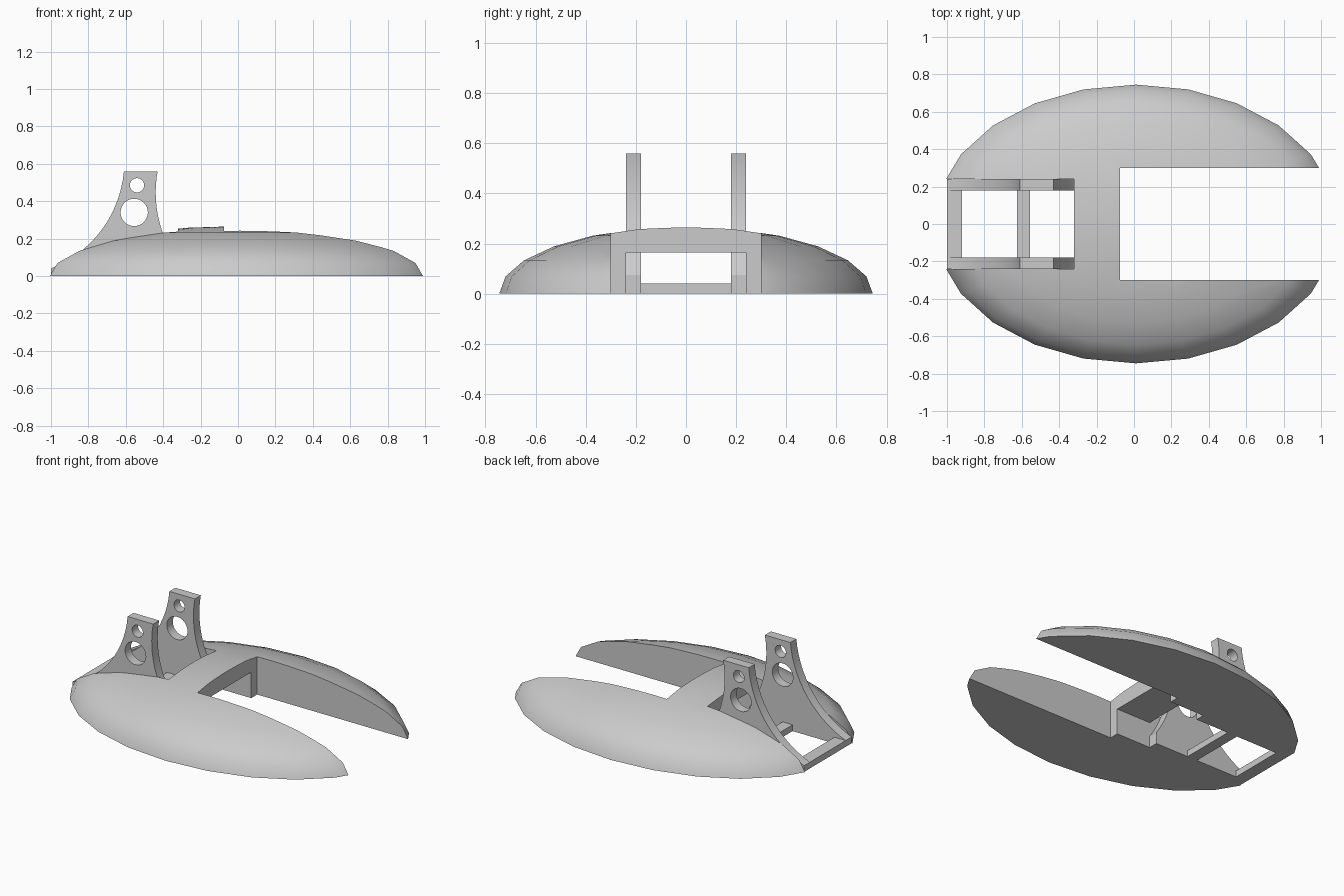
import bpy, bmesh, math
from mathutils import Matrix, Vector

old = bpy.data.objects.get("Cube")
if old:
    bpy.data.objects.remove(old)

grey = bpy.data.materials.new("plain grey")
grey.use_nodes = True
grey.diffuse_color = (0.6, 0.6, 0.6, 1)
grey.node_tree.nodes["Principled BSDF"].inputs["Base Color"].default_value = (0.6, 0.6, 0.6, 1)


def finish(name, bm):
    bmesh.ops.recalc_face_normals(bm, faces=bm.faces)
    mesh = bpy.data.meshes.new(name)
    bm.to_mesh(mesh)
    bm.free()
    mesh.materials.append(grey)
    obj = bpy.data.objects.new(name, mesh)
    bpy.context.collection.objects.link(obj)
    return obj


def box(name, x0, x1, y0, y1, z0, z1):
    bm = bmesh.new()
    size = Matrix.Diagonal((x1 - x0, y1 - y0, z1 - z0, 1))
    centre = Matrix.Translation(((x0 + x1) / 2, (y0 + y1) / 2, (z0 + z1) / 2))
    bmesh.ops.create_cube(bm, size=1, matrix=centre @ size)
    return finish(name, bm)


def extrude_profile(name, points, y0, y1):
    bm = bmesh.new()
    face = bm.faces.new([bm.verts.new((x, y0, z)) for x, z in points])
    side = bmesh.ops.extrude_face_region(bm, geom=[face])["geom"]
    verts = [v for v in side if isinstance(v, bmesh.types.BMVert)]
    bmesh.ops.translate(bm, verts=verts, vec=(0, y1 - y0, 0))
    return finish(name, bm)


def circle(x, z, r, n=32):
    return [(x + r * math.cos(math.tau * i / n), z + r * math.sin(math.tau * i / n)) for i in range(n)]


def arc(a, b, c, n=14):
    """Points on the circular arc from a through b to c."""
    a, b, c = Vector(a), Vector(b), Vector(c)
    m = Matrix((b - a, c - b))
    o = m.inverted() @ Vector(((b - a).dot(a + b) / 2, (c - b).dot(b + c) / 2))
    t0, t1 = (math.atan2(p.y - o.y, p.x - o.x) % math.tau for p in (a, c))
    r = (a - o).length
    return [(o.x + r * math.cos(t0 + (t1 - t0) * i / n),
             o.y + r * math.sin(t0 + (t1 - t0) * i / n)) for i in range(n + 1)]


def carve(obj, cutters, angle):
    for cutter in cutters:
        cutter.hide_render = True
        mod = obj.modifiers.new("cut", "BOOLEAN")
        mod.operation = "DIFFERENCE"
        mod.solver = "EXACT"
        mod.object = cutter
    graph = bpy.context.evaluated_depsgraph_get()
    mesh = bpy.data.meshes.new_from_object(obj.evaluated_get(graph))
    obj.modifiers.clear()
    obj.data = mesh
    for cutter in cutters:
        bpy.data.objects.remove(cutter)
    bpy.ops.object.select_all(action="DESELECT")
    obj.select_set(True)
    bpy.context.view_layer.objects.active = obj
    bpy.ops.object.shade_smooth_by_angle(angle=math.radians(angle))


# Domed hull: flattened half ellipsoid with two slots and a tunnel
bm = bmesh.new()
bmesh.ops.create_uvsphere(bm, u_segments=24, v_segments=12, radius=1,
                          matrix=Matrix.Translation((0.01, 0, 0)) @ Matrix.Diagonal((1.08, 0.745, 0.267, 1)))
cut = bmesh.ops.bisect_plane(bm, geom=bm.verts[:] + bm.edges[:] + bm.faces[:], dist=1e-5,
                             plane_co=(0, 0, 0), plane_no=(0, 0, -1), clear_outer=True)
bmesh.ops.holes_fill(bm, edges=[e for e in bm.edges if e.is_boundary])
hull = finish("domed_hull", bm)
carve(hull, [box("wide_slot_cutter", -0.075, 2, -0.3, 0.3, -1, 1),
             box("fin_slot_cutter", -2, -0.32, -0.24, 0.24, -1, 1),
             box("tunnel_cutter", -0.5, 0.2, -0.24, 0.24, -1, 0.165)], 40)

# Pair of curved upright fins, each with two round holes
outline = arc((-1, 0.04), (-0.75, 0.22), (-0.61, 0.56))
outline += arc((-0.43, 0.56), (-0.402, 0.23), (-0.32, 0.075))
outline += [(-0.32, 0), (-1, 0)]
for name, y0 in (("right_fin", -0.24), ("left_fin", 0.18)):
    fin = extrude_profile(name, outline, y0, y0 + 0.06)
    carve(fin, [extrude_profile("hole_cutter", circle(x, z, r), y0 - 0.1, y0 + 0.2)
                for x, z, r in ((-0.555, 0.34, 0.073), (-0.54, 0.485, 0.038))], 30)

# Low cross bars joining the fins
for name, x0, x1 in (("outer_bar", -1, -0.92), ("inner_bar", -0.625, -0.555)):
    box(name, x0, x1, -0.18, 0.18, 0, 0.04)
